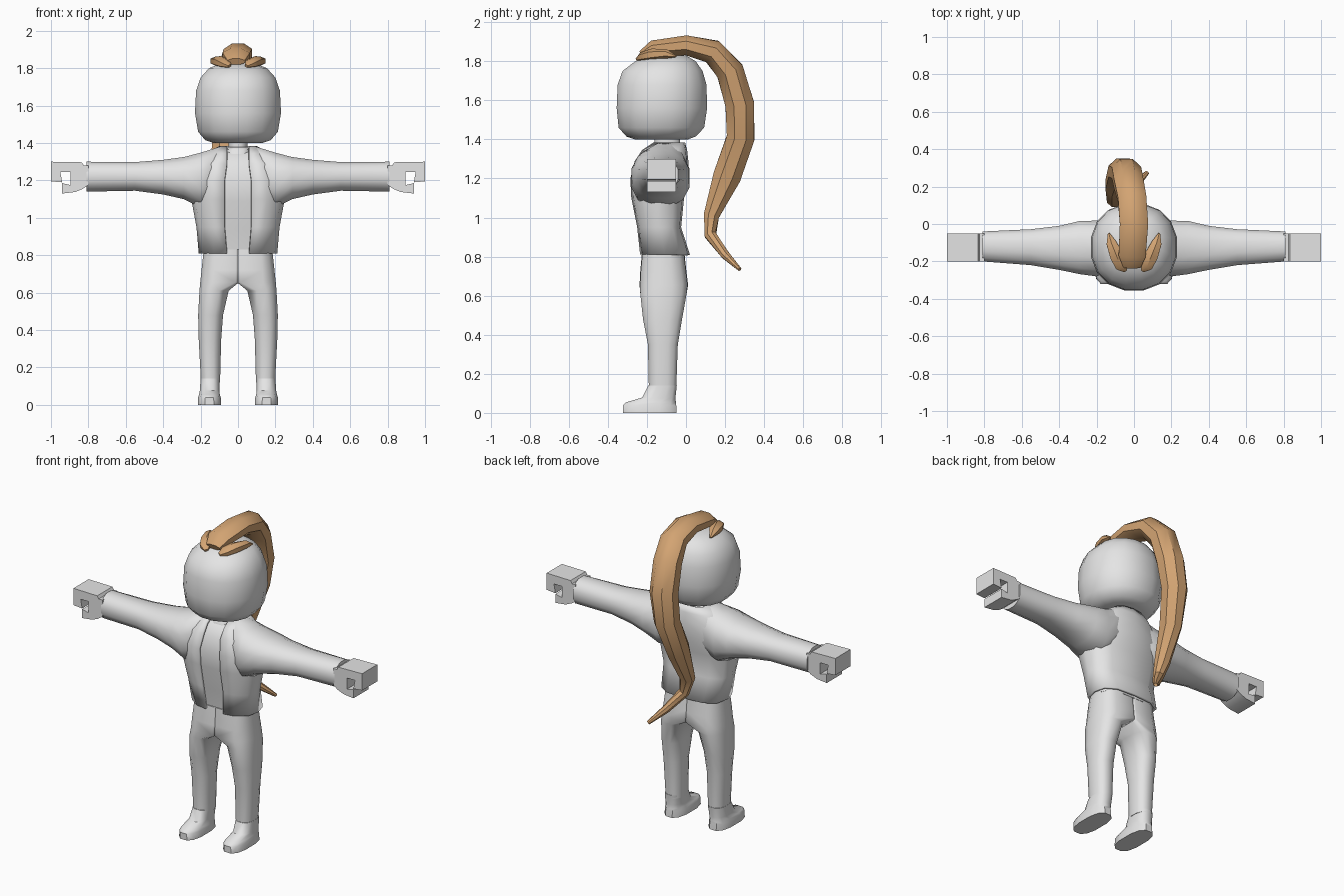
import bpy, bmesh, math
from mathutils import Vector

if "Cube" in bpy.data.objects:
    bpy.data.objects.remove(bpy.data.objects["Cube"])


def material(name, rgb):
    m = bpy.data.materials.new(name)
    m.diffuse_color = (*rgb, 1)
    m.use_nodes = True
    m.node_tree.nodes["Principled BSDF"].inputs["Base Color"].default_value = m.diffuse_color
    return m


GREY = material("pale grey", (0.78, 0.78, 0.78))
BROWN = material("light brown", (0.65, 0.37, 0.17))


def oval(n, power=1.0, square_inner=False):
    """Unit rounded outline; optionally nearly square on its negative side."""
    pts = []
    for i in range(n):
        a = 2 * math.pi * (i + 0.5) / n
        c, s = math.cos(a), math.sin(a)
        p = 0.15 if square_inner and c < 0 else power
        pts.append((math.copysign(abs(c) ** p, c), math.copysign(abs(s) ** p, s)))
    return pts


def loft(name, rings, mat=GREY, mirror=False, closed=True, angle=40, thickness=0):
    """Skin a list of equal point rings into a smooth part."""
    bm = bmesh.new()
    rows = [[bm.verts.new(p) for p in r] for r in rings]
    n = len(rows[0])
    for a, b in zip(rows, rows[1:]):
        for i in range(n if closed else n - 1):
            j = (i + 1) % n
            bm.faces.new((a[i], a[j], b[j], b[i]))
    if closed:
        bm.faces.new(rows[0][::-1])
        bm.faces.new(rows[-1])
    bmesh.ops.recalc_face_normals(bm, faces=bm.faces[:])
    if not closed:
        # open shells: turn normals away from the body axis
        f = max(bm.faces, key=lambda f: f.calc_center_median().x)
        if f.normal.x < 0:
            bmesh.ops.reverse_faces(bm, faces=bm.faces[:])
    me = bpy.data.meshes.new(name)
    bm.to_mesh(me)
    bm.free()
    me.materials.append(mat)
    ob = bpy.data.objects.new(name, me)
    bpy.context.collection.objects.link(ob)
    if mirror:
        m = ob.modifiers.new("mirror", 'MIRROR')
        m.merge_threshold = 0.001
    if thickness:
        s = ob.modifiers.new("thickness", 'SOLIDIFY')
        s.thickness = thickness
        s.offset = -1
    bpy.ops.object.select_all(action='DESELECT')
    ob.select_set(True)
    bpy.context.view_layer.objects.active = ob
    bpy.ops.object.shade_smooth_by_angle(angle=math.radians(angle))
    return ob


def level(z, x0, x1, y0, y1, n=12, power=0.8, square_inner=False):
    """Horizontal ring filling a box in x and y."""
    cx, cy, rx, ry = (x0 + x1) / 2, (y0 + y1) / 2, (x1 - x0) / 2, (y1 - y0) / 2
    k = 1 / max(p[0] for p in oval(n, power))
    return [(cx + rx * c * k, cy + ry * s * k, z) for c, s in oval(n, power, square_inner)]


# Head: rounded block
head = [(1.40, .13, -.26, .01), (1.415, .175, -.305, .05), (1.46, .213, -.345, .093),
        (1.56, .23, -.355, .108), (1.68, .224, -.35, .105), (1.75, .20, -.325, .085),
        (1.80, .155, -.26, .05), (1.83, .08, -.19, .0)]
loft("head", [level(z, -w, w, a, b, 16, 0.92) for z, w, a, b in head], angle=60)

# Neck and collar band
loft("neck", [level(z, -.05, .05, -.16, -.03) for z in (1.30, 1.42)])
loft("collar", [level(z, -w, w, a, -.01, power=.7)
                for z, w, a in ((1.33, .075, -.20), (1.365, .07, -.19), (1.38, .05, -.17))])

# Shirt under the jacket
body = [(.81, .21, -.235, .02), (.95, .222, -.25, -.025), (1.10, .25, -.28, -.01),
        (1.20, .25, -.285, .015), (1.29, .22, -.262, .012), (1.345, .165, -.225, .006),
        (1.385, .10, -.165, -.005)]
loft("shirt", [level(z - .01, -w + .025, w - .025, a + .02, b - .025, 16, .6)
               for z, w, a, b in body], angle=60)

# Jacket: open-fronted half shell, mirrored
def jacket_ring(z, w, a, b):
    gap, d = (.06 if z < .9 or z > 1.25 else .072), b - a
    return [(gap, a, z), (w * .62, a + .012, z), (w * .92, a + d * .22, z), (w, a + d * .5, z),
            (w * .92, b - d * .2, z), (w * .6, b - .008, z), (0, b, z)]


loft("jacket", [jacket_ring(*r) for r in body], mirror=True, closed=False,
     angle=60, thickness=.014)

# Sleeves: x, bottom, top, front, back
sleeve = [(.08, 1.12, 1.385, -.20, .0), (.13, 1.08, 1.37, -.25, .008),
          (.20, 1.055, 1.348, -.28, .018), (.29, 1.10, 1.325, -.268, .016),
          (.40, 1.125, 1.31, -.245, -.01), (.55, 1.145, 1.298, -.22, -.028),
          (.81, 1.14, 1.30, -.20, -.04)]
loft("sleeve", [[(x, y, z) for z, y, _ in level(0, lo, hi, a, b, 12, .85)]
                for x, lo, hi, a, b in sleeve], mirror=True, angle=50)

# Hands: clasp profile with a thumb below
clasp = [(.80, 1.175), (.80, 1.28), (.825, 1.28), (.835, 1.297), (1.0, 1.30), (1.0, 1.195),
         (.94, 1.19), (.95, 1.245), (.895, 1.245), (.895, 1.175), (.94, 1.185),
         (.94, 1.13), (.87, 1.138), (.83, 1.155)]
loft("hand", [[(x, y, z) for x, z in clasp] for y in (-.20, -.05)], mirror=True, angle=30)

# Trousers: each leg squares off at the inside above the crotch
leg = [(.12, .096, .198, -.19, -.05), (.35, .09, .21, -.195, -.042), (.48, .08, .213, -.22, -.02),
       (.61, .05, .206, -.234, .003), (.655, -.003, .202, -.235, .008),
       (.72, -.003, .195, -.232, .0), (.83, -.003, .183, -.222, -.012)]
loft("trousers", [level(z, i, o, a, b, 12, .8, i < 0) for z, i, o, a, b in leg],
     mirror=True, angle=60)

# Shoes
shoe = [(0, .09, .215, -.322, -.048), (.04, .092, .213, -.322, -.05),
        (.055, .097, .208, -.305, -.052), (.078, .1, .204, -.225, -.054),
        (.14, .098, .2, -.193, -.047)]
loft("shoe", [level(*r, 12, .75) for r in shoe], mirror=True, angle=45)


def strand(name, path, n, **kw):
    """Tapered lock of hair: x, y, z, thickness radius, width radius."""
    pts = [Vector(p[:3]) for p in path]
    rings = []
    for i, p in enumerate(path):
        t = (pts[min(i + 1, len(pts) - 1)] - pts[max(i - 1, 0)]).normalized()
        side = Vector((1, 0, 0))
        side = (side - t * side.dot(t)).normalized()
        up = t.cross(side)
        rings.append([pts[i] + side * (c * p[4]) + up * (s * p[3]) for c, s in oval(n)])
    return loft(name, rings, BROWN, **kw)


# Ponytail
strand("ponytail", [
    (-.01, -.23, 1.835, .02, .05), (-.01, -.17, 1.865, .045, .078), (0, 0, 1.882, .055, .082),
    (-.01, .135, 1.85, .067, .082), (-.03, .225, 1.75, .077, .085), (-.04, .275, 1.58, .08, .085),
    (-.065, .28, 1.41, .077, .078), (-.095, .21, 1.21, .077, .062), (-.10, .13, 1.01, .043, .048),
    (-.075, .125, .91, .032, .032), (0, .20, .81, .024, .024), (.07, .275, .735, .01, .012)],
    8, angle=40)

# Front hair tufts
strand("hair_tuft", [
    (.135, -.05, 1.825, .004, .006), (.122, -.10, 1.838, .024, .03), (.092, -.17, 1.835, .03, .042),
    (.068, -.225, 1.825, .024, .035), (.045, -.25, 1.812, .008, .012)], 6, mirror=True, angle=40)
